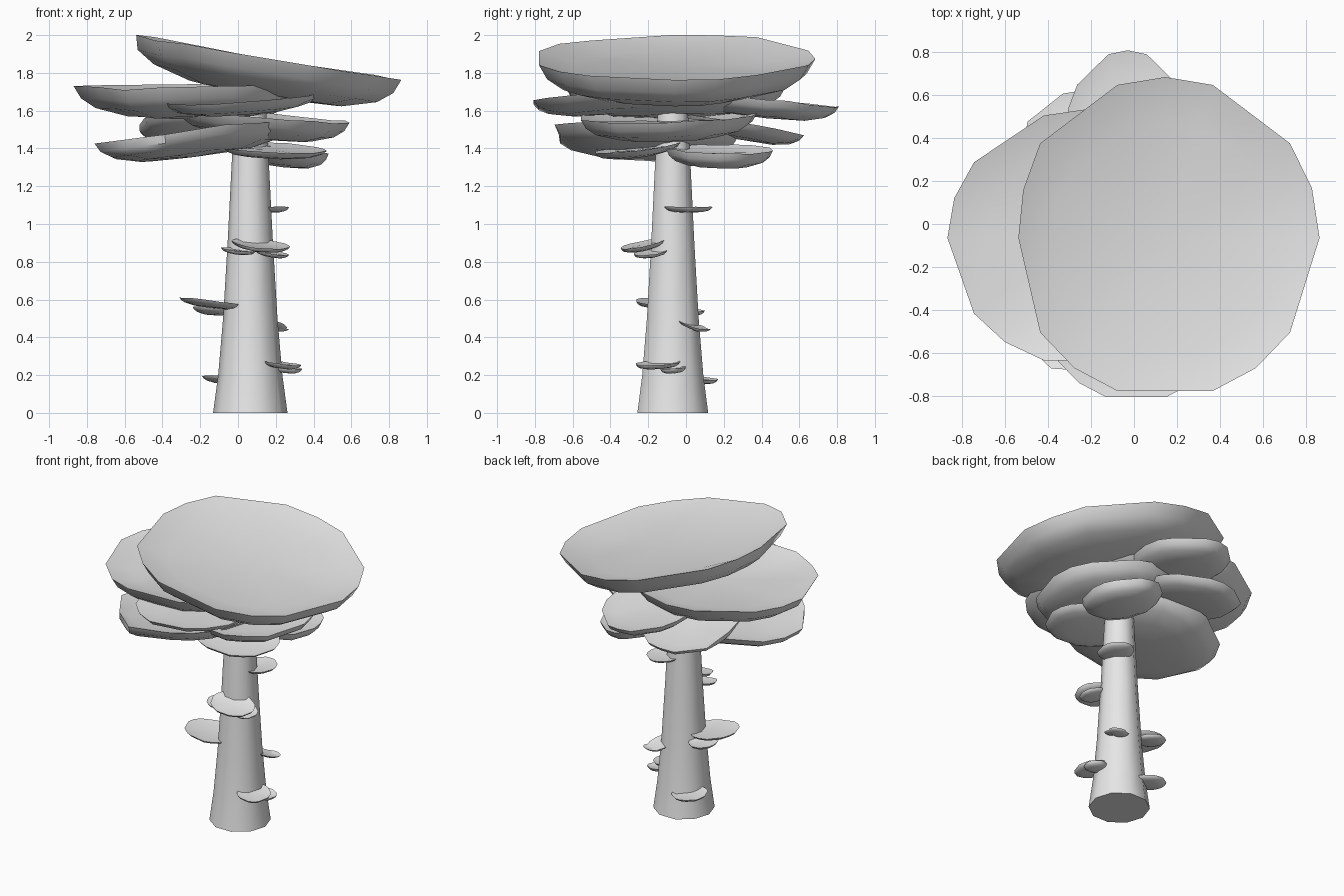
import bpy, bmesh, math, random

random.seed(4)
cube = bpy.data.objects.get("Cube")
if cube:
    bpy.data.objects.remove(cube, do_unlink=True)

grey = bpy.data.materials.new("pale_grey")
grey.use_nodes = True
grey.diffuse_color = (0.8, 0.8, 0.8, 1)
grey.node_tree.nodes["Principled BSDF"].inputs["Base Color"].default_value = (0.8, 0.8, 0.8, 1)

# Twenty-sided outline with every fourth corner cut away
ANGLES = [math.radians(18 * k) for k in range(20) if k % 4 != 3]

# Cap profile: (radius factor, depth factor), from the dished top to the underside
TOP = [(0.0, -0.24), (0.74, -0.24), (1.0, 0.0)]
UNDER = [(0.94, -0.36), (0.82, -0.65), (0.56, -0.9), (0.0, -1.0)]


def loft(name, rings, sharp):
    """Skin a list of rings; a ring of one point closes to a fan."""
    bm = bmesh.new()
    loops = [[bm.verts.new(p) for p in ring] for ring in rings]
    for a, b in zip(loops, loops[1:]):
        n = max(len(a), len(b))
        for i in range(n):
            j = (i + 1) % n
            quad = [a[i % len(a)], a[j % len(a)], b[j % len(b)], b[i % len(b)]]
            bm.faces.new(list(dict.fromkeys(quad)))
    for loop in (loops[0], loops[-1]):
        if len(loop) > 2:
            bm.faces.new(loop)
    bmesh.ops.recalc_face_normals(bm, faces=bm.faces[:])
    mesh = bpy.data.meshes.new(name)
    bm.to_mesh(mesh)
    bm.free()
    mesh.materials.append(grey)
    obj = bpy.data.objects.new(name, mesh)
    bpy.context.collection.objects.link(obj)
    bpy.ops.object.select_all(action='DESELECT')
    obj.select_set(True)
    bpy.context.view_layer.objects.active = obj
    bpy.ops.object.shade_smooth_by_angle(angle=math.radians(sharp))


def cap(name, x, y, z, rx, ry, depth, sx=0.0, sy=0.0, flat=0, limit=2.0):
    """Dished disc on a rim plane sloping by sx and sy, trimmed straight on its flat side."""
    wobble = [random.uniform(-0.06, 0.06) * depth for _ in ANGLES]
    rings = []
    for r, d in TOP + UNDER:
        ring = []
        for a, w in zip(ANGLES, wobble):
            facing = max(math.cos(a - math.radians(flat)), 0.01)
            reach = min(r, limit / facing)
            dx, dy = rx * reach * math.cos(a), ry * reach * math.sin(a)
            ring.append((x + dx, y + dy, z + sx * dx + sy * dy + depth * d + w * r))
        rings.append(ring if r else ring[:1])
    loft(name, rings, 40)


# Tapering trunk with a flared foot
trunk = []
for z, r in [(0, 0.197), (0.2, 0.17), (0.5, 0.144), (0.9, 0.12), (1.35, 0.097), (1.72, 0.078)]:
    trunk.append([(0.065 + r * math.cos(math.tau * k / 10),
                   -0.07 + r * math.sin(math.tau * k / 10), z) for k in range(10)])
loft("trunk", trunk, 40)

# Crown of overlapping caps
cap("crown_top", 0.145, -0.065, 1.885, 0.72, 0.75, 0.215, -0.16, 0.0, 174, 0.945)
cap("crown_left", -0.22, -0.065, 1.735, 0.65, 0.6, 0.18, 0.02, 0.02)
cap("crown_front", 0.01, -0.37, 1.675, 0.45, 0.46, 0.09, 0.07, 0.07)
cap("crown_back", -0.03, 0.42, 1.66, 0.29, 0.39, 0.1, 0.0, -0.1)
cap("crown_right", 0.13, -0.1, 1.575, 0.46, 0.48, 0.13, -0.08, 0.02)
cap("crown_back_low", -0.23, 0.265, 1.53, 0.33, 0.36, 0.08, 0.03, -0.18, 175, 0.88)
cap("crown_left_low", -0.23, -0.22, 1.485, 0.53, 0.5, 0.13, 0.12, -0.03, 225, 0.85)
cap("crown_front_low", 0.175, -0.26, 1.405, 0.295, 0.23, 0.05, -0.05, 0.12)
cap("crown_back_right_low", 0.24, 0.17, 1.4, 0.24, 0.29, 0.1, -0.1, -0.03)

# Small bracket caps growing on the trunk
cap("bracket_high", 0.16, 0.01, 1.09, 0.11, 0.13, 0.03)
cap("bracket_front", 0.12, -0.23, 0.895, 0.155, 0.12, 0.035, -0.1, 0.2)
cap("bracket_front_left", 0.0, -0.2, 0.865, 0.09, 0.08, 0.025, -0.1, 0.1)
cap("bracket_front_right", 0.18, -0.19, 0.85, 0.09, 0.09, 0.025, -0.15, 0.1)
cap("bracket_left", -0.14, -0.11, 0.59, 0.17, 0.16, 0.035, -0.12, -0.03)
cap("bracket_left_low", -0.14, 0.0, 0.55, 0.1, 0.1, 0.03, -0.1, -0.1)
cap("bracket_right", 0.18, 0.04, 0.465, 0.08, 0.08, 0.02, -0.15, -0.3)
cap("bracket_right_small", 0.2, 0.08, 0.445, 0.07, 0.05, 0.015)
cap("bracket_foot", 0.23, -0.15, 0.265, 0.105, 0.12, 0.03, -0.12, 0.05)
cap("bracket_foot_small", 0.26, -0.07, 0.24, 0.08, 0.07, 0.03, -0.08, 0.05)
cap("bracket_foot_back", -0.07, 0.06, 0.185, 0.12, 0.11, 0.03, -0.08, -0.08)
